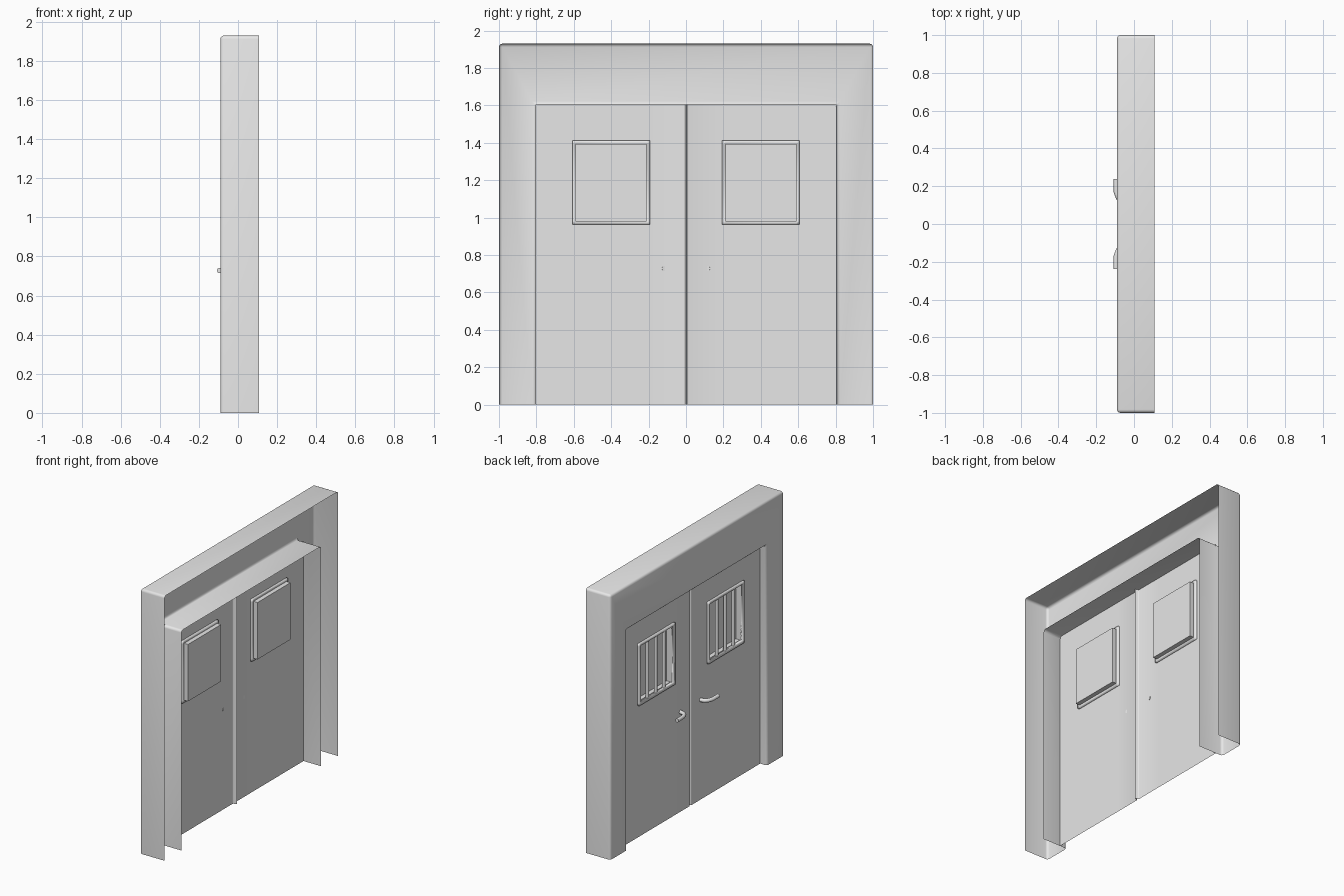
import bpy, bmesh, math

cube = bpy.data.objects.get("Cube")
if cube:
    bpy.data.objects.remove(cube, do_unlink=True)

GREY = (0.8, 0.8, 0.8, 1)
grey = bpy.data.materials.new("plain grey")
grey.use_nodes = True
grey.diffuse_color = GREY
grey.node_tree.nodes["Principled BSDF"].inputs["Base Color"].default_value = GREY

FRONT, BACK, DOOR = -0.09, 0.108, -0.035
TOP, DOOR_W, DOOR_H = 1.93, 0.805, 1.605


def finish(name, bm, bevel=0.0, segments=3, mirror=False, closed=False):
    """Bevel the folds, face the sheet forwards and make the object."""
    if bevel:
        folds = [e for e in bm.edges
                 if len(e.link_faces) == 2 and e.calc_face_angle() > 0.5]
        bmesh.ops.bevel(bm, geom=folds, offset=bevel, segments=segments,
                        profile=0.5, affect='EDGES')
    bmesh.ops.recalc_face_normals(bm, faces=bm.faces)
    if not closed:
        bm.normal_update()
        fronts = [f for f in bm.faces if abs(f.normal.x) > 0.9]
        if max(fronts, key=lambda f: f.calc_area()).normal.x > 0:
            bmesh.ops.reverse_faces(bm, faces=bm.faces)
    mesh = bpy.data.meshes.new(name)
    bm.to_mesh(mesh)
    bm.free()
    ob = bpy.data.objects.new(name, mesh)
    bpy.context.collection.objects.link(ob)
    mesh.materials.append(grey)
    if mirror:
        mirror_y(ob)
    bpy.ops.object.select_all(action='DESELECT')
    ob.select_set(True)
    bpy.context.view_layer.objects.active = ob
    bpy.ops.object.shade_smooth_by_angle(angle=math.radians(40))
    return ob


def mirror_y(ob):
    mod = ob.modifiers.new("mirror", 'MIRROR')
    mod.use_axis = (False, True, False)
    mod.use_mirror_merge = False


def extrude_edges(bm, edges, dx, dy=0.0):
    new = bmesh.ops.extrude_edge_only(bm, edges=edges)["geom"]
    moved = [v for v in new if isinstance(v, bmesh.types.BMVert)]
    bmesh.ops.translate(bm, verts=moved, vec=(dx, dy, 0))


def sheet_with_hole(x, ys, zs):
    """Flat grid of cells with the middle one left out."""
    bm = bmesh.new()
    grid = [[bm.verts.new((x, y, z)) for z in zs] for y in ys]
    for i in range(3):
        for j in range(3):
            if (i, j) != (1, 1):
                bm.faces.new((grid[i][j], grid[i][j + 1],
                              grid[i + 1][j + 1], grid[i + 1][j]))
    return bm


# Door surround: arch-shaped front with walls folded back, open behind and below
bm = bmesh.new()
outline = [(-1, 0), (-1, TOP), (1, TOP), (1, 0), (DOOR_W, 0),
           (DOOR_W, DOOR_H), (-DOOR_W, DOOR_H), (-DOOR_W, 0)]
bm.faces.new([bm.verts.new((FRONT, y, z)) for y, z in outline])
walls = [e for e in bm.edges if max(v.co.z for v in e.verts) > 0.01]
extrude_edges(bm, walls, BACK - FRONT)
finish("door_surround", bm, bevel=0.018)

# Window opening sizes
W0, W1, H0, H1 = 0.21, 0.59, 0.98, 1.395
RIM = 0.018

# Pair of door leaves, with edges turned in at the middle seam
SEAM = 0.008
bm = sheet_with_hole(DOOR, (SEAM, W0, W1, DOOR_W), (0, H0, H1, DOOR_H))
seam = [e for e in bm.edges if all(v.co.y < SEAM + 0.001 for v in e.verts)]
extrude_edges(bm, seam, 0.025, 0.001 - SEAM)
finish("door_leaves", bm, bevel=0.005, segments=2, mirror=True)

# Window rims
bm = sheet_with_hole(DOOR, (W0 - RIM, W0, W1, W1 + RIM),
                     (H0 - RIM, H0, H1, H1 + RIM))
rim = finish("window_rims", bm)
solid = rim.modifiers.new("thickness", 'SOLIDIFY')
solid.thickness = 0.026
solid.offset = 0
mirror_y(rim)

# Window recesses, open to the front
bm = bmesh.new()
bm.faces.new([bm.verts.new((0.01, y, z)) for y, z in
              ((W0, H0), (W1, H0), (W1, H1), (W0, H1))])
extrude_edges(bm, bm.edges[:], DOOR - 0.01)
finish("window_recesses", bm, mirror=True)

# Window bars
bm = bmesh.new()
for i in range(1, 4):
    made = bmesh.ops.create_cone(bm, cap_ends=True, segments=12, radius1=0.012,
                                 radius2=0.012, depth=H1 - H0)
    bmesh.ops.translate(bm, verts=made["verts"],
                        vec=(DOOR, W0 + (W1 - W0) * i / 4, (H0 + H1) / 2))
finish("window_bars", bm, mirror=True, closed=True)

# Curved pull handles
curve = bpy.data.curves.new("door_handles", 'CURVE')
curve.dimensions = '3D'
curve.bevel_depth = 0.014
curve.bevel_resolution = 3
curve.use_fill_caps = True
path = [(DOOR, 0.115), (-0.065, 0.122), (-0.082, 0.138), (-0.094, 0.17),
        (-0.094, 0.238)]
spline = curve.splines.new('POLY')
spline.points.add(len(path) - 1)
for point, (x, y) in zip(spline.points, path):
    point.co = (x, y, 0.728, 1)
curve.materials.append(grey)
handles = bpy.data.objects.new("door_handles", curve)
bpy.context.collection.objects.link(handles)
mirror_y(handles)
